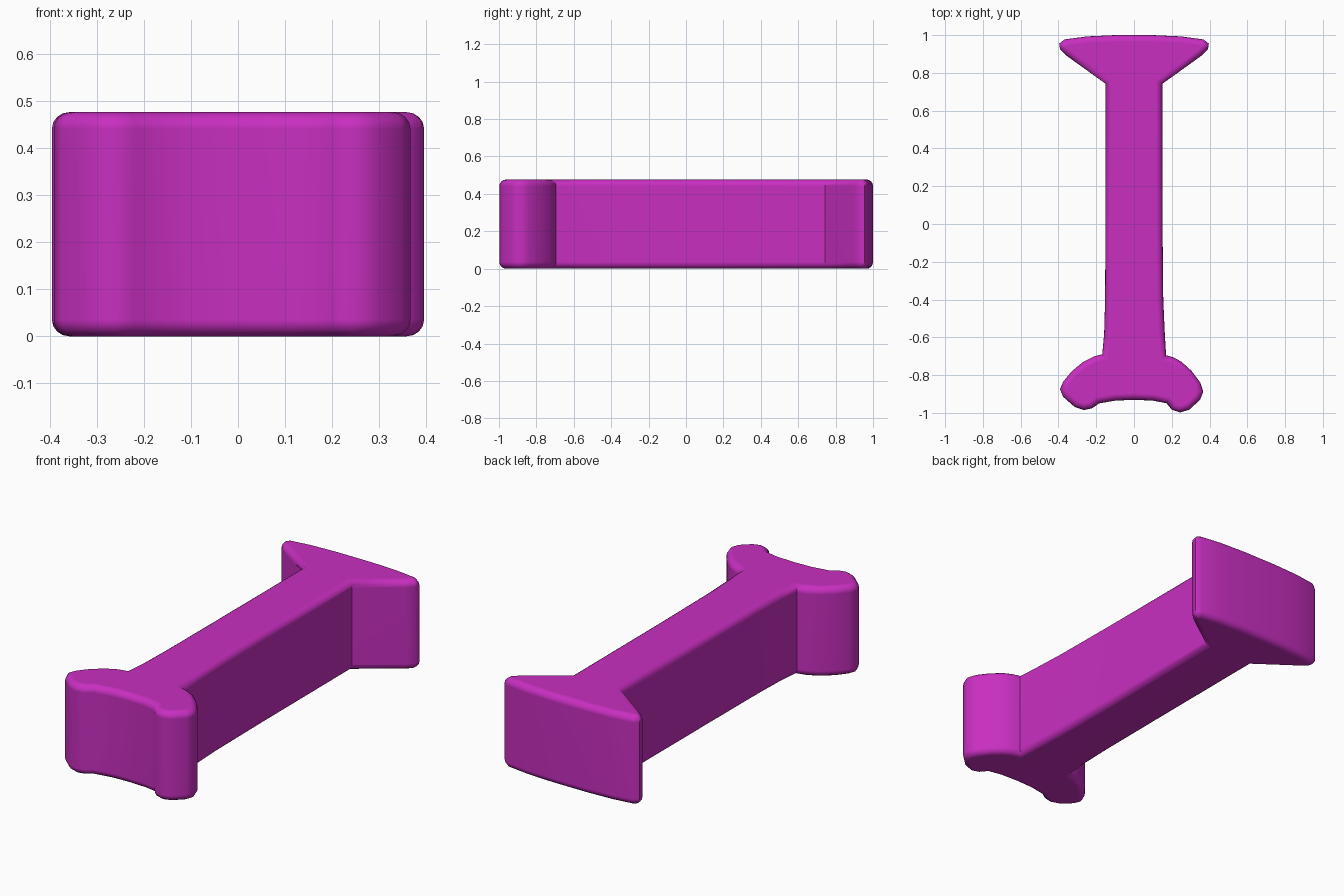
import bpy, bmesh, math
from mathutils import Vector

if "Cube" in bpy.data.objects:
    bpy.data.objects.remove(bpy.data.objects["Cube"])

HEIGHT, ROUND, STEPS = 0.477, 0.035, 4

# Material
magenta = bpy.data.materials.new("magenta")
magenta.use_nodes = True
colour = (0.58, 0.028, 0.53, 1)
magenta.diffuse_color = colour
magenta.node_tree.nodes["Principled BSDF"].inputs["Base Color"].default_value = colour

# Plan outline, counter-clockwise, one piece per part
flared_end = [(0.15, 0.742), (0.36, 0.893), (0.392, 0.925), (0.396, 0.955), (0.368, 0.977),
              (0.25, 0.993), (0.1, 1.0)]
flared_end += [(-x, y) for x, y in reversed(flared_end)]
shaft_left = [(0.17, -0.695), (0.163, -0.58), (0.155, -0.4), (0.151, 0.0)]
shaft_right = [(-0.151, 0.0), (-0.153, -0.4), (-0.158, -0.58), (-0.168, -0.69)]
lobe_right = [(-0.21, -0.7), (-0.27, -0.73), (-0.33, -0.78), (-0.375, -0.835), (-0.392, -0.875),
              (-0.375, -0.915), (-0.315, -0.968), (-0.265, -0.985), (-0.22, -0.975)]
hollow = [(-0.185, -0.95), (-0.1, -0.935), (0.0, -0.931), (0.1, -0.935), (0.172, -0.949)]
lobe_left = [(0.2, -0.983), (0.245, -0.998), (0.295, -0.982), (0.35, -0.93), (0.367, -0.887),
             (0.35, -0.838), (0.305, -0.778), (0.25, -0.728), (0.205, -0.705)]
outline = [Vector(p) for p in
           shaft_left + flared_end + shaft_right + lobe_right + hollow + lobe_left]


def inset(points, distance):
    """Move a closed outline inwards with mitred corners."""
    result = []
    for i, p in enumerate(points):
        a = (p - points[i - 1]).normalized()
        b = (points[(i + 1) % len(points)] - p).normalized()
        n1, n2 = Vector((-a.y, a.x)), Vector((-b.y, b.x))
        result.append(p + (n1 + n2) * distance / (1 + n1.dot(n2)))
    return result


# Rings from bottom to top: quarter-round rims joined by a straight wall
quarter = [math.pi / 2 * i / STEPS for i in range(STEPS + 1)]
levels = [(ROUND * (1 - math.sin(t)), ROUND * (1 - math.cos(t))) for t in quarter]
levels += [(d, HEIGHT - z) for d, z in reversed(levels)]
# Reorder the lower rim so that it starts at the inset base
lower = sorted(levels[:STEPS + 1], key=lambda v: v[1])
rim = [(ROUND - z_in, ROUND - d_in) for d_in, z_in in
       [(ROUND * math.cos(t), ROUND * math.sin(t)) for t in quarter]]
rim = [(d, z) for d, z in rim]
levels = rim + [(d, HEIGHT - z) for d, z in reversed(rim)]

bm = bmesh.new()
rings = [[bm.verts.new((p.x, p.y, z)) for p in inset(outline, d)] for d, z in levels]
count = len(outline)
for low, high in zip(rings, rings[1:]):
    for i in range(count):
        j = (i + 1) % count
        bm.faces.new((low[i], low[j], high[j], high[i]))
bm.faces.new(reversed(rings[0]))
bm.faces.new(rings[-1])

mesh = bpy.data.meshes.new("handle_body")
bm.to_mesh(mesh)
bm.free()
mesh.materials.append(magenta)
body = bpy.data.objects.new("handle_body", mesh)
bpy.context.collection.objects.link(body)

# Smooth shading with crisp inner corners and flat caps
bpy.ops.object.select_all(action='DESELECT')
body.select_set(True)
bpy.context.view_layer.objects.active = body
bpy.ops.object.shade_smooth_by_angle(angle=math.radians(50))
weighted = body.modifiers.new("weighted_normals", 'WEIGHTED_NORMAL')
weighted.keep_sharp = True
